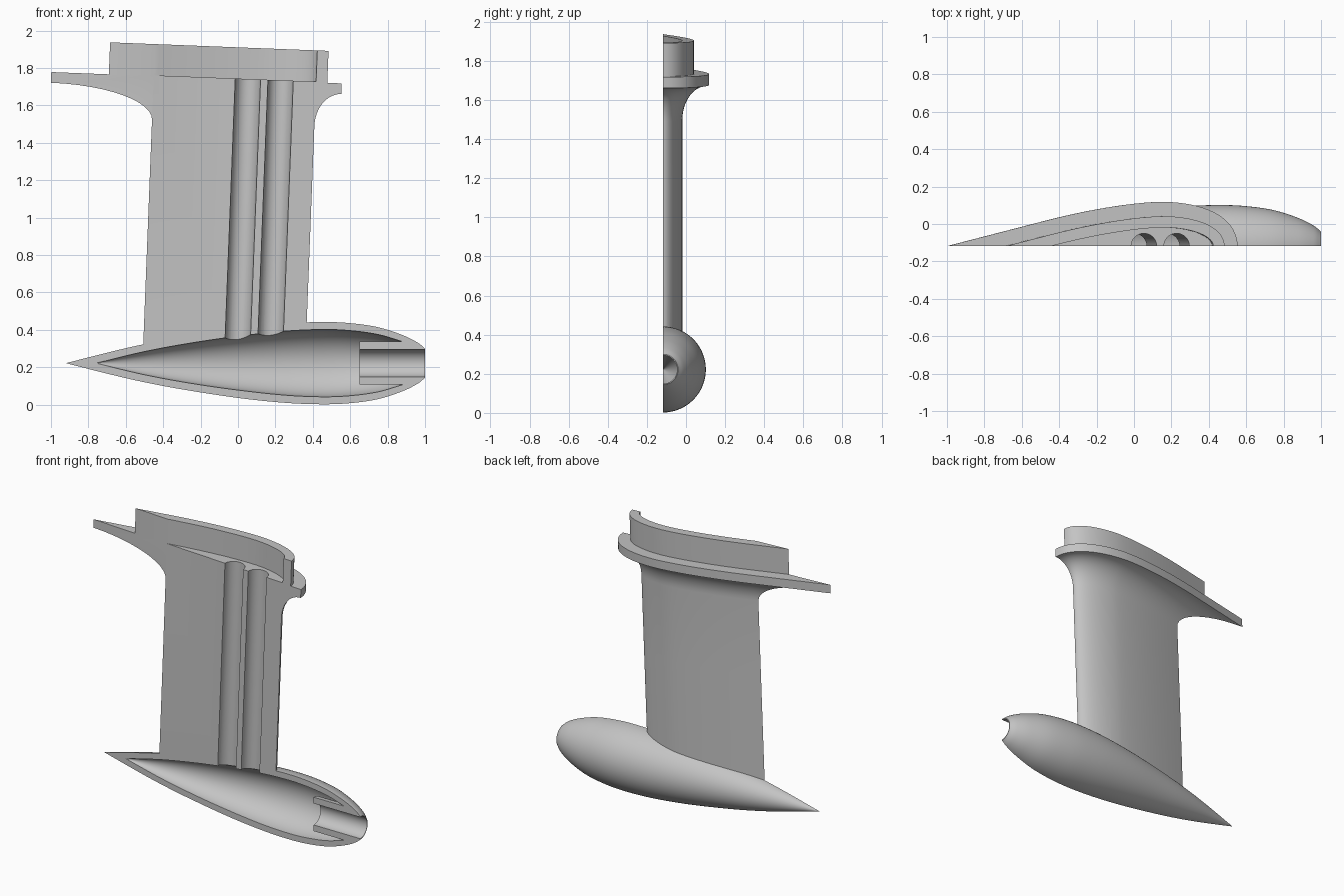
import bpy, bmesh
from math import sin, cos, pi, hypot, sqrt
from mathutils import Matrix, Vector

cube = bpy.data.objects.get("Cube")
if cube:
    bpy.data.objects.remove(cube, do_unlink=True)

CUT_Y = -0.1185      # section plane
AXIS_Z = 0.222       # pod axis height
TILT = 0.039         # lean of the strut

grey = bpy.data.materials.new("light_grey")
grey.use_nodes = True
grey.diffuse_color = (0.55, 0.55, 0.55, 1)
grey.node_tree.nodes["Principled BSDF"].inputs["Base Color"].default_value = (0.55, 0.55, 0.55, 1)


def loft(name, rings, matrix):
    """Closed solid skinned through rings of equal length."""
    bm = bmesh.new()
    rows = [[bm.verts.new(p) for p in ring] for ring in rings]
    n = len(rows[0])
    for a, b in zip(rows, rows[1:]):
        for i in range(n):
            j = (i + 1) % n
            bm.faces.new((a[i], a[j], b[j], b[i]))
    bm.faces.new(rows[0])
    bm.faces.new(rows[-1])
    bmesh.ops.remove_doubles(bm, verts=bm.verts, dist=1e-5)
    bmesh.ops.recalc_face_normals(bm, faces=bm.faces)
    bm.transform(matrix)
    mesh = bpy.data.meshes.new(name)
    bm.to_mesh(mesh)
    bm.free()
    mesh.materials.append(grey)
    obj = bpy.data.objects.new(name, mesh)
    bpy.context.collection.objects.link(obj)
    return obj


def spline(points, steps=6):
    """Smooth curve through the points."""
    p = [Vector(q) for q in points]
    p = [2 * p[0] - p[1]] + p + [2 * p[-1] - p[-2]]
    out = []
    for a, b, c, d in zip(p, p[1:], p[2:], p[3:]):
        for k in range(steps):
            t = k / steps
            out.append(0.5 * (2 * b + (c - a) * t + (2 * a - 5 * b + 4 * c - d) * t ** 2
                              + (3 * b - a - 3 * c + d) * t ** 3))
    return out + [p[-2]]


def revolve(name, profile, segs=96):
    turn = [2 * pi * (i + 0.5) / segs for i in range(segs)]
    rings = [[(x, r * cos(t), r * sin(t)) for t in turn] for x, r in profile]
    return loft(name, rings, Matrix.Translation((0, CUT_Y, AXIS_Z)))


def foil(offset, w, n=22):
    """Symmetric teardrop section grown outward by offset, at height w."""
    half = []
    for i in range(n):
        s = 1 - i / n
        half.append((0.08 - 0.6 * s, 0.1 * (1 - s ** 1.55)))
    for i in range(n + 1):
        t = pi / 2 * i / n
        half.append((0.08 + 0.27 * sin(t), 0.1 * cos(t)))
    grown = [(-0.52 - offset / 0.25, 0)]
    for (x0, y0), (x, y), (x1, y1) in zip(half, half[1:], half[2:]):
        dx, dy = x1 - x0, y1 - y0
        l = hypot(dx, dy)
        grown.append((x - dy / l * offset, y + dx / l * offset))
    grown.append((0.35 + offset, 0))
    grown += [(x, -y) for x, y in grown[-2:0:-1]]
    return [(x, y, w) for x, y in grown]


def combine(target, tool, operation):
    mod = target.modifiers.new(operation.lower(), 'BOOLEAN')
    mod.operation = operation
    mod.solver = 'EXACT'
    mod.object = tool
    bpy.context.view_layer.objects.active = target
    bpy.ops.object.modifier_apply(modifier=mod.name)
    bpy.data.objects.remove(tool, do_unlink=True)


lean = Matrix.Translation((0, CUT_Y, 0)) @ Matrix.Rotation(TILT, 4, 'Y')

# Streamlined pod, outer skin
body = revolve("pod_and_strut", spline([
    (-0.92, 0), (-0.7, 0.056), (-0.51, 0.1), (-0.3, 0.14), (0, 0.186), (0.25, 0.212),
    (0.45, 0.22), (0.6, 0.214), (0.75, 0.192), (0.88, 0.15), (0.96, 0.11), (1, 0.078)]))

# Strut with flared root, mounting flange and collar
levels = [(0.0, 0.25), (0.0, 1.0)]
for k in range(13):
    t = pi / 2 * k / 12
    levels.append((0.137 * (1 - cos(t)), 1.505 + 0.176 * sin(t)))
levels += [(0.137, 1.738), (0.06, 1.738), (0.06, 1.909)]
combine(body, loft("strut", [foil(d, w) for d, w in levels], lean), 'UNION')

# Hollow inside the pod, leaving a bored nose boss
hollow = spline([(-0.76, 0), (-0.5, 0.062), (-0.25, 0.108), (0, 0.144), (0.25, 0.171),
                 (0.45, 0.18), (0.6, 0.174), (0.75, 0.153), (0.88, 0.115)])
hollow += [(0.65, 0.115), (0.65, 0.073), (1.1, 0.073)]
combine(body, revolve("hollow", hollow), 'DIFFERENCE')

# Pocket inside the collar
combine(body, loft("pocket", [foil(0, 1.742), foil(0, 2.05)], lean), 'DIFFERENCE')

# Two cable channels running down into the pod
for u in (-0.015, 0.16):
    rings = [[(u + 0.068 * cos(2 * pi * (i + 0.5) / 48), 0.068 * sin(2 * pi * (i + 0.5) / 48), w)
              for i in range(48)] for w in (0.25, 1.85)]
    combine(body, loft("channel", rings, lean), 'DIFFERENCE')

# Keep the rear half only
keep = [[(x, y, z) for x, y in ((-2, 0.0003), (2, 0.0003), (2, 1), (-2, 1))] for z in (-1, 3)]
combine(body, loft("half_space", keep, Matrix.Translation((0, CUT_Y, 0))), 'INTERSECT')

bpy.ops.object.select_all(action='DESELECT')
body.select_set(True)
bpy.context.view_layer.objects.active = body
bpy.ops.object.shade_smooth_by_angle(angle=0.5)
